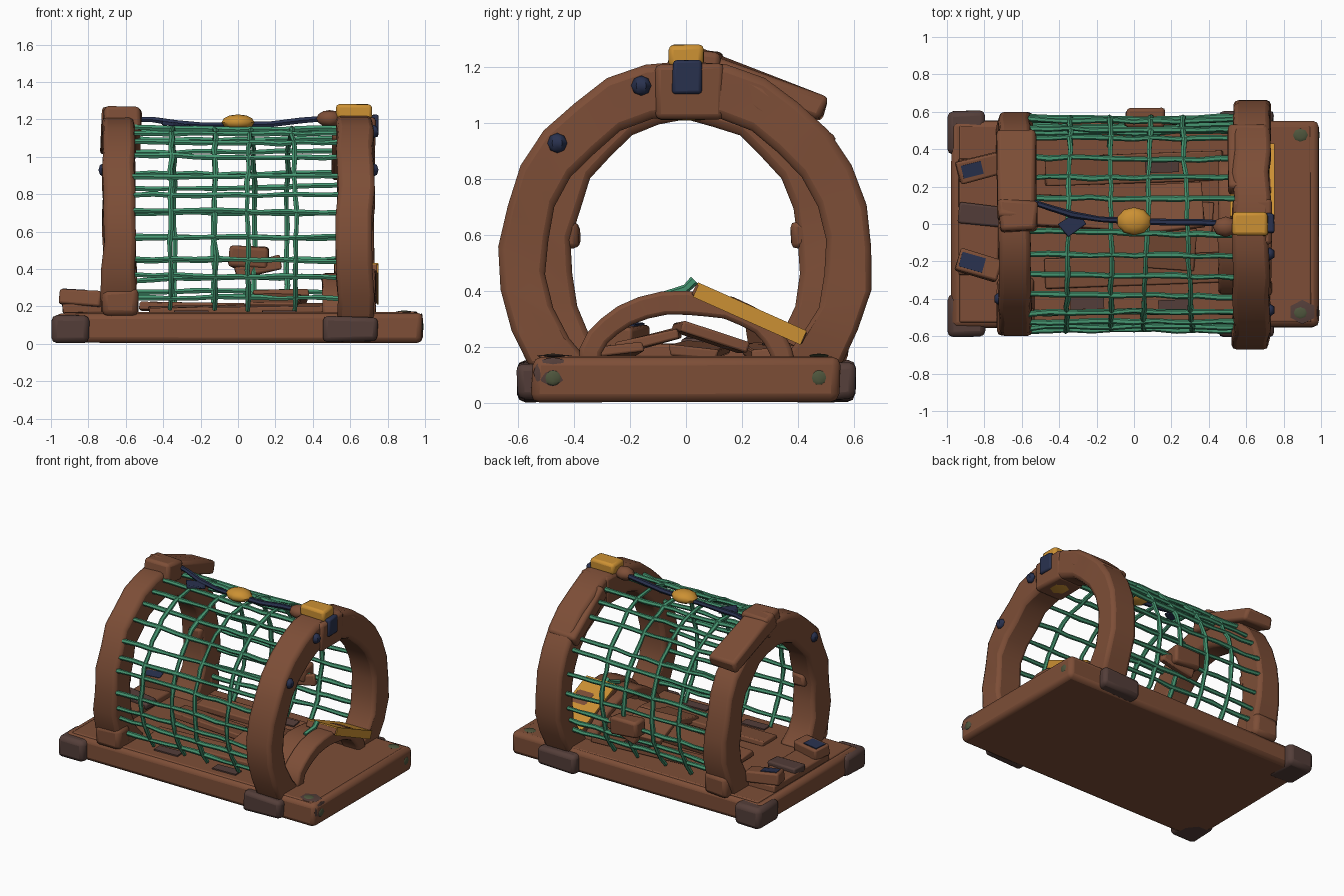
import bpy, bmesh, math, random
from mathutils import Vector, Euler

if "Cube" in bpy.data.objects:
    bpy.data.objects.remove(bpy.data.objects["Cube"])
random.seed(4)
R = math.radians


def mat(name, rgb):
    m = bpy.data.materials.new(name)
    m.diffuse_color = (*rgb, 1)
    m.use_nodes = True
    m.node_tree.nodes["Principled BSDF"].inputs["Base Color"].default_value = m.diffuse_color
    return m


WOOD = mat("brown_wood", (0.205, 0.076, 0.038))
DARK = mat("dark_metal", (0.088, 0.048, 0.041))
GREEN = mat("green_net", (0.06, 0.305, 0.165))
YELLOW = mat("yellow_paint", (0.60, 0.28, 0.033))
NAVY = mat("navy_rope", (0.022, 0.031, 0.077))
MOSS = mat("moss", (0.075, 0.09, 0.045))


def finish(name, bm, material, bevel=0.0, angle=35):
    bmesh.ops.recalc_face_normals(bm, faces=bm.faces)
    me = bpy.data.meshes.new(name)
    bm.to_mesh(me)
    bm.free()
    ob = bpy.data.objects.new(name, me)
    bpy.context.collection.objects.link(ob)
    me.materials.append(material)
    if bevel:
        mod = ob.modifiers.new("worn_edges", 'BEVEL')
        mod.width, mod.segments, mod.limit_method = bevel, 2, 'ANGLE'
    bpy.ops.object.select_all(action='DESELECT')
    ob.select_set(True)
    bpy.context.view_layer.objects.active = ob
    bpy.ops.object.shade_smooth_by_angle(angle=R(angle))
    return ob


def box(name, size, loc, material, rot=(0, 0, 0), bevel=0.015, rough=0.0):
    bm = bmesh.new()
    bmesh.ops.create_cube(bm, size=1)
    turn = Euler([R(a) for a in rot]).to_matrix()
    for v in bm.verts:
        p = Vector([c * s + random.uniform(-rough, rough) for c, s in zip(v.co, size)])
        v.co = turn @ p + Vector(loc)
    return finish(name, bm, material, bevel)


def blob(name, size, loc, material, u=8, v=6):
    bm = bmesh.new()
    bmesh.ops.create_uvsphere(bm, u_segments=u, v_segments=v, radius=1)
    for w in bm.verts:
        w.co = Vector([c * s for c, s in zip(w.co, size)]) + Vector(loc)
    return finish(name, bm, material, angle=50)


def loft(name, rings, material, bevel=0.0):
    """Skin a list of closed cross-sections and cap both ends."""
    bm = bmesh.new()
    rows = [[bm.verts.new(p) for p in r] for r in rings]
    n = len(rows[0])
    for a, b in zip(rows, rows[1:]):
        for i in range(n):
            bm.faces.new((a[i], a[(i + 1) % n], b[(i + 1) % n], b[i]))
    bm.faces.new(rows[0])
    bm.faces.new(rows[-1])
    return finish(name, bm, material, bevel)


def tube(name, path, radius, material, sides=6):
    path = [Vector(p) for p in path]
    rings = []
    for i, p in enumerate(path):
        t = (path[min(i + 1, len(path) - 1)] - path[max(i - 1, 0)]).normalized()
        ref = Vector((0, 0, 1)) if abs(t.x) > 0.7 else Vector((1, 0, 0))
        u = t.cross(ref).normalized()
        w = t.cross(u)
        r = radius * random.uniform(0.85, 1.2)
        rings.append([p + r * (u * math.cos(k * math.tau / sides) + w * math.sin(k * math.tau / sides))
                      for k in range(sides)])
    return loft(name, rings, material)


def arch(name, x0, x1, cz, outer, inner, start_out, start_in, material, steps=20, rough=0.008, flare=0.0):
    """Half-hoop beam in the YZ plane with elliptical outer and inner lines."""
    rings = []
    for i in range(steps + 1):
        f = i / steps
        to, ti = [R(s + (180 - 2 * s) * f) for s in (start_out, start_in)]
        k = random.uniform(-rough, rough)
        e = flare * max(0, abs(2 * f - 1) - 0.7) / 0.3
        yo, zo = (outer[0] + k) * math.cos(to), cz + (outer[1] + k) * math.sin(to)
        yi, zi = (inner[0] + k) * math.cos(ti), cz + (inner[1] + k) * math.sin(ti)
        d = random.uniform(-rough, rough)
        rings.append([(x0 + d - e, yo, zo), (x1 + d + e, yo, zo), (x1 + d + e, yi, zi), (x0 + d - e, yi, zi)])
    return loft(name, rings, material, 0.025 if outer[0] > 0.5 else 0.015)


# Base slab with a plain deck
box("base", (1.96, 1.10, 0.155), (0.005, 0, 0.085), WOOD, bevel=0.03, rough=0.006)
box("deck", (1.88, 1.05, 0.03), (0.005, 0, 0.156), WOOD, bevel=0.008, rough=0.003)

# Dark brackets at the left corners and under the right hoop
for s in (-1, 1):
    box("corner_bracket", (0.20, 0.23, 0.15), (-0.895, s * 0.49, 0.081), DARK, bevel=0.03, rough=0.005)
    box("side_bracket", (0.29, 0.10, 0.13), (0.60, s * 0.555, 0.08), DARK, bevel=0.025, rough=0.006)
    blob("moss_top", (0.04, 0.035, 0.007), (0.89, s * 0.475, 0.171), MOSS)
    blob("moss_end", (0.007, 0.03, 0.028), (0.985, s * 0.475, 0.092), MOSS)
    blob("moss_corner", (0.022, 0.022, 0.007), (-0.88, s * 0.50, 0.157), MOSS)
blob("end_stain", (0.006, 0.07, 0.055), (0.982, -0.475, 0.11), DARK)
blob("top_stain", (0.075, 0.065, 0.005), (0.90, -0.47, 0.170), DARK, 6, 4)

# Two wooden hoops
arch("right_hoop", 0.53, 0.725, 0.52, (0.665, 0.70), (0.50, 0.505), -34, -48, WOOD)
arch("left_hoop", -0.72, -0.55, 0.52, (0.60, 0.69), (0.41, 0.49), -34, -48, WOOD, flare=0.015)

# Wood blocks and broken slabs on the hoops
box("right_hoop_joint", (0.21, 0.24, 0.20), (0.63, 0.01, 1.115), WOOD, bevel=0.02, rough=0.006)
blob("joint_paint", (0.07, 0.07, 0.006), (0.63, 0.01, 1.016), YELLOW, 6, 4)
box("left_hoop_slab", (0.21, 0.50, 0.10), (-0.63, 0.26, 1.135), WOOD, rot=(-20, 0, 0), bevel=0.02, rough=0.01)
box("left_hoop_cap", (0.20, 0.16, 0.14), (-0.62, 0.04, 1.19), WOOD, rot=(-8, 0, 0), bevel=0.02, rough=0.01)
box("right_hoop_slab", (0.22, 0.42, 0.10), (0.61, 0.345, 1.025), WOOD, rot=(-35, 0, 0), bevel=0.02, rough=0.008)
for s in (-1, 1):
    box("hoop_knot", (0.10, 0.07, 0.09), (-0.61, s * 0.415, 0.60), WOOD, bevel=0.02, rough=0.008)
    box("hoop_foot", (0.19, 0.13, 0.15), (-0.63, s * 0.51, 0.22), WOOD, bevel=0.03, rough=0.008)

# Yellow cap with navy clamp, and navy studs
box("yellow_cap", (0.19, 0.125, 0.075), (0.62, 0, 1.242), YELLOW, bevel=0.018, rough=0.004)
box("navy_clamp", (0.05, 0.105, 0.12), (0.725, 0.005, 1.165), NAVY, bevel=0.012, rough=0.004)
for x, y, z in ((0.725, -0.16, 1.135), (0.725, -0.46, 0.93), (-0.72, -0.40, 0.93)):
    blob("navy_stud", (0.03, 0.036, 0.036), (x, y, z), NAVY, 6, 4)


# Net: hoops and lengthwise strands, sagging slightly toward the middle
def net(x, deg, w=0.006):
    s = 1 - 0.012 * math.cos(math.pi * x / 1.1)
    return (x + random.uniform(-w, w),
            0.572 * s * math.cos(R(deg)) + random.uniform(-w, w),
            0.57 + 0.585 * s * math.sin(R(deg)) + random.uniform(-w, w))


for front, back in ((-0.36, -0.34), (-0.12, -0.13), (0.05, 0.09), (0.31, 0.26)):
    mid, half = (front + back) / 2, (back - front) / 2
    tube("net_hoop", [net(mid + half * math.cos(R(a)), a) for a in range(-42, 223, 8)], 0.0145, GREEN)
# Angles from the crown: front side negative, back side positive
for a in (-124, -111, -102, -90, -76, -67, -56, -42, -29, -17, -5,
          14, 26, 38, 54, 63, 77, 90, 102, 112, 120):
    tilt = random.uniform(-1.5, 1.5)
    tube("net_strand", [net(-0.57 + j * 0.114, 90 - a + tilt * (j - 5) / 5) for j in range(11)], 0.0145, GREEN)

# Navy top rope with a yellow float and lumps of wood
tube("top_rope", [(-0.55, 0.12, 1.20), (-0.46, 0.09, 1.20), (-0.33, 0.05, 1.18), (-0.18, 0.025, 1.17), (0, 0.015, 1.17),
                  (0.18, 0.01, 1.175), (0.34, 0.01, 1.195), (0.52, 0.0, 1.21)], 0.016, NAVY)
box("navy_tag", (0.12, 0.08, 0.02), (-0.33, 0.0, 1.172), NAVY, rot=(0, 5, 35), bevel=0.005, rough=0.006)
blob("yellow_float", (0.092, 0.075, 0.042), (0, 0.015, 1.185), YELLOW, 10, 6)
blob("rope_knot", (0.07, 0.055, 0.045), (0.49, -0.015, 1.205), WOOD)

# Driftwood block caught on the back of the net
box("back_block", (0.22, 0.10, 0.12), (0.06, 0.57, 0.46), WOOD, rot=(0, 3, 0), bevel=0.018, rough=0.012)
box("back_splinter", (0.24, 0.06, 0.07), (0.11, 0.55, 0.41), WOOD, rot=(0, -12, 0), bevel=0.012, rough=0.012)

# Small entrance arch, with a plank painted yellow on its top and outer end
arch("entrance_arch", 0.60, 0.735, 0.14, (0.39, 0.265), (0.31, 0.18), 0, 0, WOOD, steps=14, rough=0.005)
arch("entrance_arch_inner", 0.45, 0.60, 0.14, (0.375, 0.24), (0.315, 0.185), 0, 0, WOOD, steps=14, rough=0.005)
box("entrance_plank", (0.23, 0.43, 0.045), (0.63, 0.225, 0.320), WOOD, rot=(-24, 0, 0), bevel=0.006, rough=0.002)
box("plank_paint_top", (0.235, 0.425, 0.009), (0.631, 0.235, 0.342), YELLOW, rot=(-24, 0, 0), bevel=0)
box("plank_paint_end", (0.008, 0.42, 0.055), (0.747, 0.228, 0.320), YELLOW, rot=(-24, 0, 0), bevel=0)
tube("net_scrap", [(0.58, -0.08, 0.385), (0.60, 0.0, 0.41), (0.60, 0.03, 0.44)], 0.016, GREEN)

# Loose boards lying on the floor, some at the left end
for x, y, z, lx, ly, rx, ry, rz in ((0.0, 0.30, 0.19, 0.95, 0.16, 6, 1, 2), (-0.05, 0.05, 0.19, 0.95, 0.17, -6, 1, -3),
                                    (0.0, -0.25, 0.185, 0.95, 0.16, 5, -1, 2), (0.22, 0.09, 0.235, 0.30, 0.26, -18, 0, 5),
                                    (0.20, -0.13, 0.225, 0.26, 0.22, 14, 0, -4)):
    box("loose_board", (lx, ly, 0.04), (x, y, z), WOOD, rot=(rx, ry, rz), bevel=0.008, rough=0.006)
box("left_board", (0.23, 0.12, 0.08), (-0.83, 0.30, 0.242), WOOD, rot=(6, 3, 14), bevel=0.012, rough=0.004)
box("left_board_paint", (0.11, 0.07, 0.009), (-0.865, 0.29, 0.284), NAVY, rot=(6, 3, 14), bevel=0)
box("dark_board", (0.24, 0.11, 0.05), (-0.82, 0.05, 0.215), DARK, rot=(0, 3, -6), bevel=0.012, rough=0.005)
box("front_board", (0.23, 0.12, 0.08), (-0.83, -0.22, 0.242), WOOD, rot=(-6, 3, -16), bevel=0.012, rough=0.004)
box("front_board_paint", (0.13, 0.08, 0.009), (-0.865, -0.205, 0.284), NAVY, rot=(-6, 3, -16), bevel=0)
box("board_support", (0.22, 0.62, 0.05), (-0.83, 0.04, 0.185), WOOD, bevel=0.01, rough=0.006)
for x, y in ((0.15, 0.31), (-0.25, -0.42), (0.22, -0.44)):
    box("floor_stain", (0.18, 0.07, 0.009), (x, y, 0.215 if y > 0 else 0.174), DARK, rot=(6 if y > 0 else 0, 0, 2), bevel=0)
